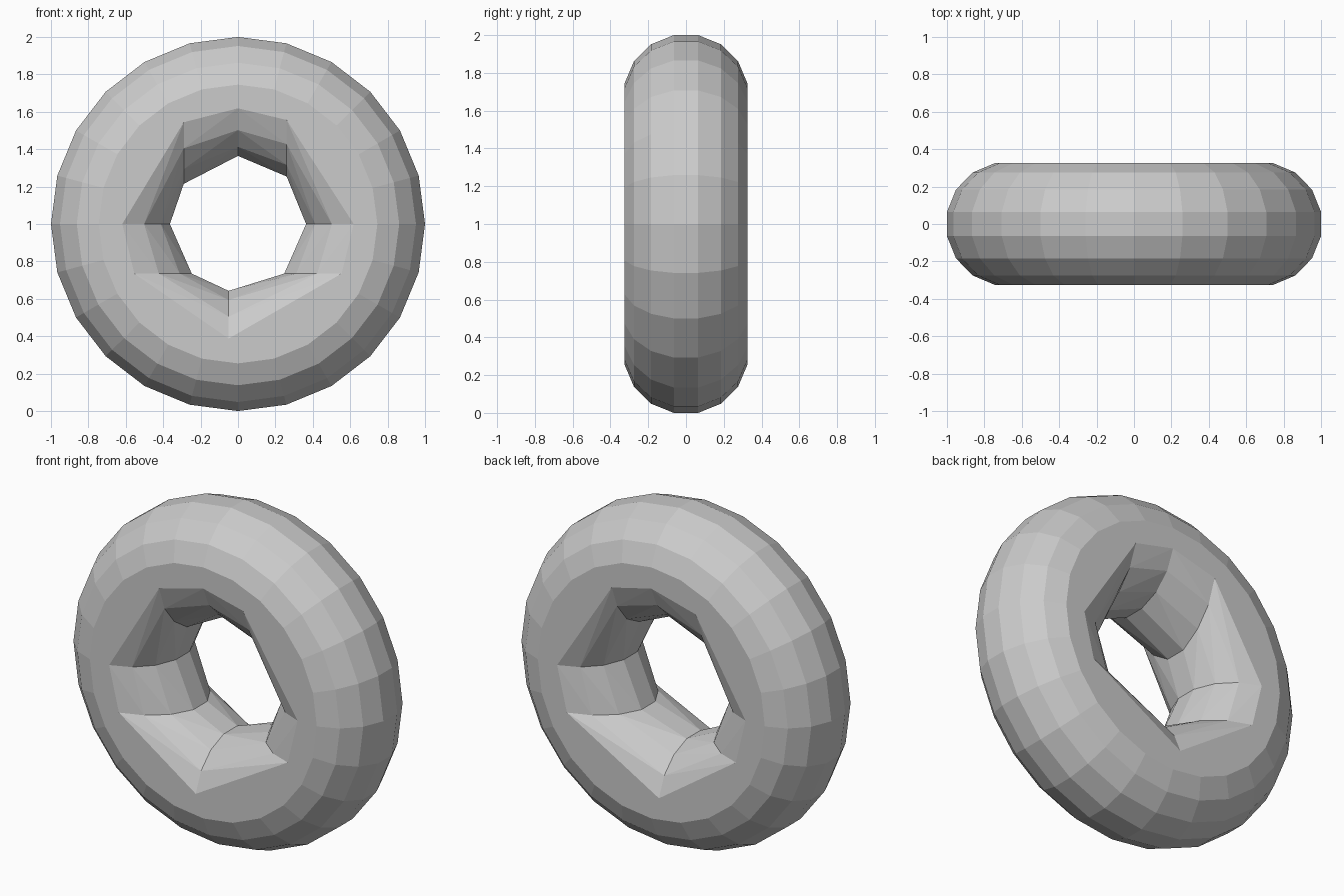
import bpy, bmesh, math
from mathutils import Vector

if "Cube" in bpy.data.objects:
    bpy.data.objects.remove(bpy.data.objects["Cube"])

MAJOR, MINOR, CZ = 0.682, 0.325, 1.0
SEG, SIDES = 24, 16


def ring_mesh():
    # full ring lying in the x-z plane, flat bands on rim and sides
    bm = bmesh.new()
    rows = []
    for i in range(SEG):
        a = 2 * math.pi * i / SEG
        row = []
        for j in range(SIDES):
            t = 2 * math.pi * (j + 0.5) / SIDES
            k = 1 / math.cos(math.pi / SIDES)
            r = MAJOR + (MINOR - 0.007) * k * math.cos(t)
            y = MINOR * k * math.sin(t)
            row.append(bm.verts.new((r * math.cos(a), y, CZ + r * math.sin(a))))
        rows.append(row)
    for i in range(SEG):
        n = rows[(i + 1) % SEG]
        for j in range(SIDES):
            m = (j + 1) % SIDES
            bm.faces.new((rows[i][j], rows[i][m], n[m], n[j]))
    return bm


def ring_section(name, x0, x1, z0, z1):
    # cut the ring to a box, then wrap that piece in its convex hull
    bm = ring_mesh()
    for co, no in (((x0, 0, 0), (-1, 0, 0)), ((x1, 0, 0), (1, 0, 0)),
                   ((0, 0, z0), (0, 0, -1)), ((0, 0, z1), (0, 0, 1))):
        bmesh.ops.bisect_plane(bm, geom=bm.verts[:] + bm.edges[:] + bm.faces[:],
                               plane_co=Vector(co), plane_no=Vector(no),
                               clear_outer=True)
    points = [v.co.copy() for v in bm.verts]
    bm.free()
    hull = bmesh.new()
    for p in points:
        hull.verts.new(p)
    bmesh.ops.convex_hull(hull, input=hull.verts[:])
    loose = [v for v in hull.verts if not v.link_faces]
    bmesh.ops.delete(hull, geom=loose, context='VERTS')
    bmesh.ops.recalc_face_normals(hull, faces=hull.faces[:])
    me = bpy.data.meshes.new(name)
    hull.to_mesh(me)
    hull.free()
    bpy.context.collection.objects.link(bpy.data.objects.new(name, me))


# eight convex sections around the ring: x range, z range
for section in (
    ("top_right_section", 0, 0.26, 1, 3),
    ("upper_right_section", 0.26, 2, 1, 3),
    ("middle_right_section", 0, 2, 0.735, 1),
    ("lower_right_section", -0.05, 2, -1, 0.735),
    ("lower_left_section", -2, -0.05, -1, 0.735),
    ("middle_left_section", -2, 0, 0.735, 1),
    ("upper_left_section", -2, -0.29, 1, 3),
    ("top_left_section", -0.29, 0, 1, 3),
):
    ring_section(*section)
